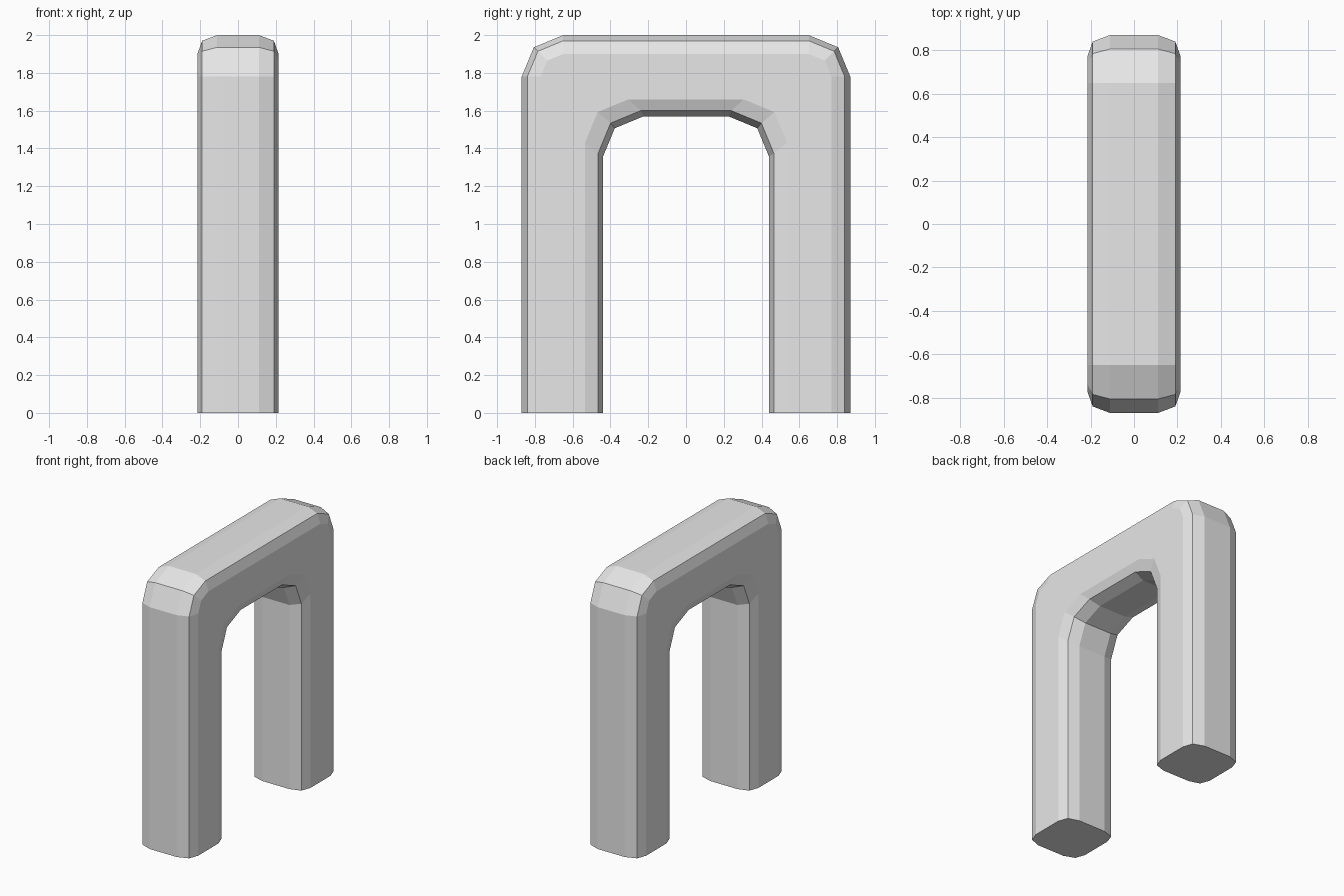
import bpy
import bmesh
from math import sin, cos, pi

cube = bpy.data.objects.get("Cube")
if cube:
    bpy.data.objects.remove(cube, do_unlink=True)

# Plain grey material
grey = bpy.data.materials.new("light_grey")
grey.use_nodes = True
colour = (0.8, 0.8, 0.8, 1.0)
grey.diffuse_color = colour
grey.node_tree.nodes["Principled BSDF"].inputs["Base Color"].default_value = colour


def arch_outline(half_width, height, radius):
    """Side outline of an arch with two-segment rounded shoulders."""
    half = [(half_width, 0)]
    for i in range(3):
        a = i * pi / 4
        half.append((half_width - radius * (1 - cos(a)),
                     height - radius * (1 - sin(a))))
    return half + [(-y, z) for y, z in reversed(half)]


# Rounded section from outer face to inner face: depth, half width, height, shoulder radius
section = [
    (0.11, 0.87, 2.00, 0.22),
    (0.19, 0.84, 1.97, 0.19),
    (0.215, 0.77, 1.90, 0.12),
    (0.215, 0.535, 1.66, 0.23),
    (0.19, 0.465, 1.60, 0.225),
    (0.11, 0.44, 1.57, 0.215),
]
loop = section + [(-x, w, h, r) for x, w, h, r in reversed(section)]

# Arch body: bridge neighbouring outlines, then close both feet
bm = bmesh.new()
rails = [[bm.verts.new((x, y, z)) for y, z in arch_outline(w, h, r)]
         for x, w, h, r in loop]
for a, b in zip(rails, rails[1:] + rails[:1]):
    for i in range(len(a) - 1):
        bm.faces.new((a[i], a[i + 1], b[i + 1], b[i]))
for end in (0, -1):
    bm.faces.new([rail[end] for rail in rails])
bmesh.ops.recalc_face_normals(bm, faces=bm.faces)

mesh = bpy.data.meshes.new("arch")
bm.to_mesh(mesh)
bm.free()
mesh.materials.append(grey)
arch = bpy.data.objects.new("arch", mesh)
bpy.context.collection.objects.link(arch)
